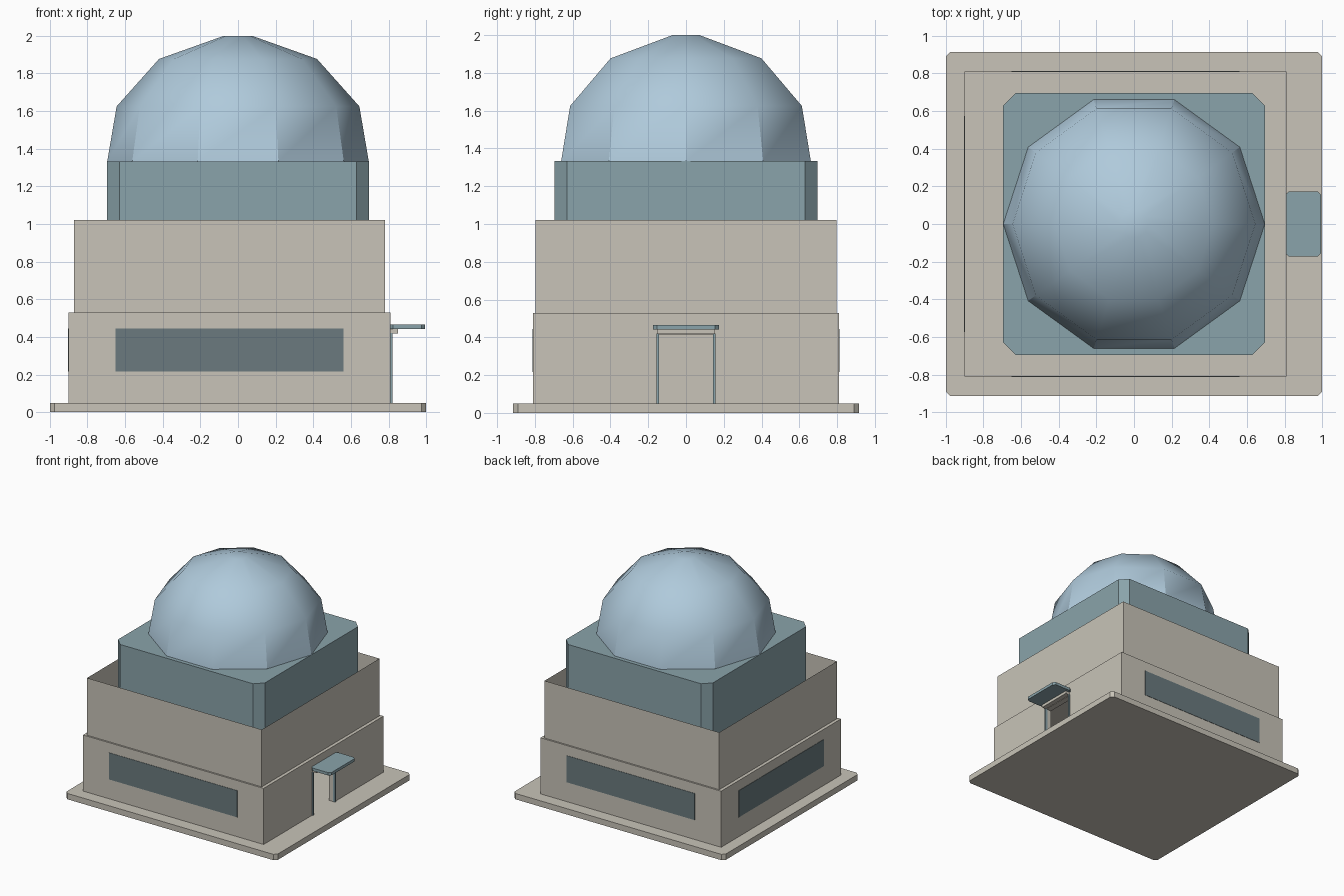
import bpy, bmesh, math
from mathutils import Vector

old = bpy.data.objects.get("Cube")
if old:
    bpy.data.objects.remove(old, do_unlink=True)


def material(name, rgb):
    m = bpy.data.materials.new(name)
    m.use_nodes = True
    colour = (*rgb, 1)
    m.diffuse_color = colour
    bsdf = next(n for n in m.node_tree.nodes if n.type == 'BSDF_PRINCIPLED')
    bsdf.inputs["Base Color"].default_value = colour
    return m


STONE = material("beige stone", (0.58, 0.55, 0.48))
TEAL = material("teal metal", (0.255, 0.37, 0.405))
SKY = material("pale blue dome", (0.43, 0.59, 0.71))
GLASS = material("dark window glass", (0.145, 0.195, 0.21))


def finish(name, bm, mat):
    bmesh.ops.recalc_face_normals(bm, faces=bm.faces[:])
    mesh = bpy.data.meshes.new(name)
    bm.to_mesh(mesh)
    bm.free()
    mesh.materials.append(mat)
    ob = bpy.data.objects.new(name, mesh)
    bpy.context.collection.objects.link(ob)
    return ob


def box(name, x, y, z, mat, chamfer=0, open_ends=False):
    """Box between (min, max) pairs, optionally with chamfered upright edges."""
    bm = bmesh.new()
    bmesh.ops.create_cube(bm, size=1)
    for v in bm.verts:
        v.co = Vector([r[0] if c < 0 else r[1] for c, r in zip(v.co, (x, y, z))])
    if chamfer:
        upright = [e for e in bm.edges
                   if abs(e.verts[0].co.z - e.verts[1].co.z) > 1e-4]
        bmesh.ops.bevel(bm, geom=upright, offset=chamfer, segments=1,
                        affect='EDGES')
    if open_ends:
        bm.normal_update()
        ends = [f for f in bm.faces if abs(f.normal.z) > 0.9]
        bmesh.ops.delete(bm, geom=ends, context='FACES_ONLY')
    return finish(name, bm, mat)


def cut(target, cutter):
    """Subtract the cutter from the target, then discard it."""
    cutter.hide_render = True
    mod = target.modifiers.new("cut", 'BOOLEAN')
    mod.operation = 'DIFFERENCE'
    mod.solver = 'EXACT'
    mod.object = cutter
    bpy.context.view_layer.objects.active = target
    bpy.ops.object.modifier_apply(modifier=mod.name)
    bpy.data.objects.remove(cutter, do_unlink=True)


# Ground slab
box("base_slab", (-1, 1), (-0.915, 0.915), (0, 0.05), STONE, chamfer=0.025)

# Hollow ground floor with a doorway on the +x side
lower = box("lower_walls", (-0.9, 0.81), (-0.81, 0.81), (0.04, 0.53), STONE)
cut(lower, box("room_cutter", (-0.85, 0.76), (-0.76, 0.76), (-0.1, 0.5), STONE))
cut(lower, box("door_cutter", (0.7, 0.9), (-0.145, 0.145), (-0.05, 0.415), STONE))

# Open-topped upper walls around the drum
box("upper_walls", (-0.872, 0.782), (-0.796, 0.796), (0.53, 1.02), STONE,
    open_ends=True)

# Square drum with clipped corners
box("dome_drum", (-0.695, 0.695), (-0.695, 0.695), (0.53, 1.333), TEAL,
    chamfer=0.066)

# Ten-sided dome, lofted from rings of (radius, height)
SIDES = 10
bm = bmesh.new()
rings = []
for r, z in ((0.695, 1.333), (0.645, 1.625), (0.42, 1.877), (0.075, 2.0)):
    angles = [math.tau * i / SIDES for i in range(SIDES)]
    rings.append([bm.verts.new((r * math.cos(a), r * math.sin(a), z))
                  for a in angles])
for low, high in zip(rings, rings[1:]):
    for i in range(SIDES):
        j = (i + 1) % SIDES
        bm.faces.new((low[i], low[j], high[j], high[i]))
bm.faces.new(rings[-1])
dome = finish("dome", bm, SKY)
bpy.ops.object.select_all(action='DESELECT')
dome.select_set(True)
bpy.context.view_layer.objects.active = dome
bpy.ops.object.shade_smooth_by_angle(angle=math.radians(33))

# Window strips on the front, back and -x walls
T = 0.003
SILL = (0.217, 0.445)
for name, side in (("front_window", -1), ("back_window", 1)):
    y = side * 0.81
    box(name, (-0.652, 0.562), (y - T, y + T), SILL, GLASS)
box("side_window", (-0.9 - T, -0.9 + T), (-0.575, 0.575), SILL, GLASS)

# Entrance: posts, lintel and canopy
for name, side in (("door_post_front", -1), ("door_post_back", 1)):
    y = side * 0.149
    box(name, (0.8, 0.82), (y - 0.006, y + 0.006), (0.05, 0.42), TEAL)
box("door_lintel", (0.8, 0.85), (-0.15, 0.15), (0.418, 0.442), STONE)
box("door_canopy", (0.805, 0.995), (-0.174, 0.174), (0.442, 0.466), TEAL,
    chamfer=0.02)
